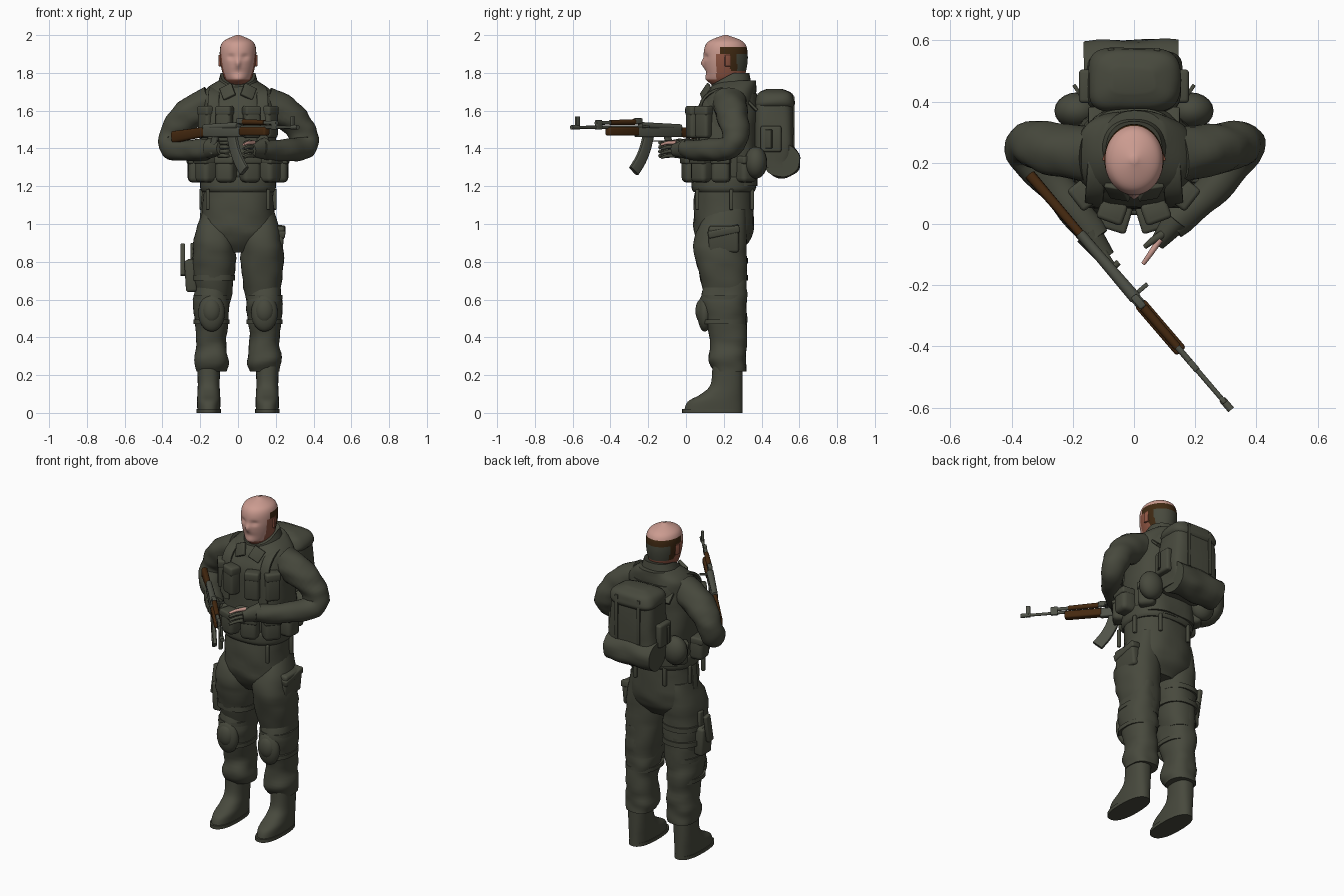
import bpy, bmesh, math
from mathutils import Vector, Matrix, noise

cube = bpy.data.objects.get("Cube")
if cube:
    bpy.data.objects.remove(cube)


def material(name, *rgb):
    mat = bpy.data.materials.new(name)
    mat.use_nodes = True
    mat.diffuse_color = (*rgb, 1)
    mat.node_tree.nodes["Principled BSDF"].inputs["Base Color"].default_value = (*rgb, 1)
    return mat


OLIVE = material("olive cloth", .064, .067, .047)
SKIN = material("skin", .6, .33, .28)
RUDDY = material("ruddy skin", .27, .09, .055)
HAIR = material("brown hair", .05, .022, .006)
METAL = material("gun metal", .08, .085, .065)
WOOD = material("dark wood", .06, .022, .005)
SIDES = ((-1, "right_"), (1, "left_"))
made = []


def finish(name, bm, mats, matrix=Matrix(), rule=None):
    bmesh.ops.recalc_face_normals(bm, faces=bm.faces)
    if rule:
        for face in bm.faces:
            face.material_index = mats.index(rule(face.calc_center_median()))
    bm.transform(matrix)
    mesh = bpy.data.meshes.new(name)
    bm.to_mesh(mesh)
    bm.free()
    for mat in mats:
        mesh.materials.append(mat)
    part = bpy.data.objects.new(name, mesh)
    bpy.context.collection.objects.link(part)
    made.append(part)


def spline(rows, steps):
    last, result = len(rows) - 1, []
    for i in range(last):
        before, start, end, after = (rows[min(max(k, 0), last)] for k in range(i - 1, i + 3))
        for step in range(steps):
            t = step / steps
            result.append([b + t * ((c - a) + t * (2 * a - 5 * b + 4 * c - d) + t * t * (3 * b - a - 3 * c + d)) / 2
                           for a, b, c, d in zip(before, start, end, after)])
    return result + [rows[-1]]


# skin rows of (x, y, z, half width, half depth); a side vector makes sections follow the path
def sweep(name, rows, mats, side, sides, steps, power, wrinkle, matrix=Matrix(), shape=None, rule=None):
    rows = spline(rows, steps)
    centres = [Vector(row[:3]) for row in rows]
    bm, loops = bmesh.new(), []
    across, deep = Vector(side or (1, 0, 0)), Vector((0, 1, 0))
    for i, row in enumerate(rows):
        if side:
            ahead = (centres[min(i + 1, len(rows) - 1)] - centres[max(i - 1, 0)]).normalized()
            across = (across - ahead * across.dot(ahead)).normalized()
            deep = ahead.cross(across)
        loop = []
        for k in range(sides):
            c, s = math.cos(math.tau * k / sides), math.sin(math.tau * k / sides)
            offset = (across * math.copysign(abs(c) ** (2 / power), c) * row[3]
                      + deep * math.copysign(abs(s) ** (2 / power), s) * row[4])
            co = centres[i] + offset
            co += offset.normalized() * wrinkle * noise.noise(Vector((co.x, co.y, co.z * 2)) * 9)
            if shape:
                shape(co)
            loop.append(bm.verts.new(co))
        loops.append(loop)
    for low, high in zip(loops, loops[1:]):
        for k in range(sides):
            n = (k + 1) % sides
            bm.faces.new((low[k], low[n], high[n], high[k]))
    bm.faces.new(loops[0])
    bm.faces.new(loops[-1])
    finish(name, bm, mats, matrix, rule)


# upright form from rows of (height, half width, half depth), centred or with a straight back
def column(name, rows, x=0, y=.2, back=None, mats=(OLIVE,), sides=40, steps=5, power=2.4, wrinkle=.01, **extra):
    rows = [(x, back - d if back else y, z, w, d) for z, w, d in rows]
    sweep(name, rows, mats, None, sides, steps, power, wrinkle, **extra)


# tapered tube through points
def limb(name, points, start, end, flat=1, mat=OLIVE, side=(0, 1, 0), sides=16, power=2, wrinkle=0, **extra):
    rows = []
    for i, point in enumerate(points):
        r = start + (end - start) * i / (len(points) - 1)
        rows.append((*point, r, r * flat))
    sweep(name, rows, (mat,), side, sides, 6, power, wrinkle, **extra)


def box(name, loc, size, mat=OLIVE, turn=0, tilt=0, lean=0, matrix=Matrix()):
    bm = bmesh.new()
    bmesh.ops.create_cube(bm, size=1)
    bmesh.ops.scale(bm, vec=size, verts=bm.verts)
    bmesh.ops.bevel(bm, geom=bm.edges[:], offset=min(size) * .25, segments=3, profile=.5, affect='EDGES')
    spin = Matrix.Rotation(turn, 4, 'Z') @ Matrix.Rotation(tilt, 4, 'X') @ Matrix.Rotation(lean, 4, 'Y')
    finish(name, bm, [mat], matrix @ Matrix.Translation(loc) @ spin)


def ball(name, loc, size):
    bm = bmesh.new()
    bmesh.ops.create_uvsphere(bm, u_segments=20, v_segments=12, radius=1)
    finish(name, bm, [OLIVE], Matrix.Translation(loc) @ Matrix.Diagonal((*size, 1)))


# pouches stand around the body at angles measured from the front
def pouch_row(name, degrees, z, size):
    width, depth, height = size
    for angle in map(math.radians, degrees):
        for s, side in SIDES:
            x, y = s * math.sin(angle) * .21, .2 - math.cos(angle) * .17
            box(side + name, (x, y, z), size, turn=s * angle)
            box(side + name + "_flap", (x, y, z + height * .35), (width * 1.04, depth * 1.08, height * .3), turn=s * angle)


# head with sculpted face
def bump(x, z, width, height):
    return math.exp(-(x / width) ** 2 - (z / height) ** 2)


def face_shape(co):
    if co.y < .18:
        x, z = co.x, co.z
        co.y += bump(abs(x) - .037, z - 1.885, .02, .012) * .011
        co.y -= bump(x, z - 1.85, .014, .02) * .016
        co.y += bump(x, z - 1.805, .035, .006) * .006
        co.y -= bump(x, z - 1.765, .04, .02) * .012


def head_colour(co):
    if co.y > .18 and 1.81 < co.z < 1.94 and (co.y > .235 or co.z > 1.9):
        return OLIVE if co.y > .27 and co.z < 1.9 else HAIR
    return RUDDY if co.z < 1.765 or (co.y > .16 and co.z < 1.9) else SKIN


def drop_front(co):
    co.z -= max(0, .25 - co.y) * .55


column("head", [(1.735, .045, .07), (1.78, .076, .1), (1.88, .096, .117), (1.96, .084, .098), (2, .01, .01)], y=.21,
       mats=(SKIN, RUDDY, HAIR, OLIVE), sides=96, steps=9, power=2, wrinkle=0, shape=face_shape, rule=head_colour)
column("neck", [(1.66, .08, .08), (1.83, .07, .07)], y=.24, mats=(RUDDY,), power=2)
column("collar", [(1.69, .125, .12), (1.8, .092, .1)], y=.235, wrinkle=0, shape=drop_front)

# torso and trousers
column("jacket", [(1.19, .18, .155), (1.4, .19, .16), (1.6, .2, .15), (1.7, .18, .13), (1.76, .1, .1)], back=.37)
column("vest", [(1.2, .19, .165), (1.4, .2, .165), (1.6, .185, .16), (1.69, .15, .135)], back=.378, power=2.8)
column("belt", [(1.17, .19, .16), (1.19, .2, .17), (1.24, .2, .17), (1.25, .19, .16)], wrinkle=0)
column("trouser_seat", [(1.2, .185, .15), (1, .193, .16), (.92, .18, .14), (.85, .1, .09)])
for s, side in SIDES:
    column(side + "upper_leg", [(1.08, .06, .1), (.92, .105, .14), (.75, .11, .127), (.56, .08, .1)],
           x=s * .127, back=.32)
    column(side + "lower_leg", [(.75, .07, .1), (.6, .095, .12), (.5, .09, .11), (.38, .08, .095), (.28, .09, .1), (.22, .08, .085)],
           x=s * .14, back=.32)
    column(side + "boot", [(.01, .06, .155), (.06, .062, .145), (.1, .06, .11), (.15, .058, .085), (.25, .06, .08)],
           x=s * .155, back=.3, wrinkle=0)
    column(side + "boot_sole", [(0, .065, .16), (.02, .065, .16)], x=s * .155, back=.3, wrinkle=0)
    # knee pads
    ball(side + "knee_pad", (s * .14, .1, .53), (.07, .04, .1))
    ball(side + "knee_cap", (s * .14, .085, .54), (.05, .035, .065))
    for z in (.47, .6):
        column(side + "knee_strap", [(z, .096, .118), (z + .025, .096, .118)], x=s * .14, wrinkle=0)
    # belt loops
    for x, y in ((.16, .06), (.195, .24), (.1, .35)):
        box(side + "belt_loop", (s * x, y, 1.13), (.02, .02, .11))
    # sleeves
    wrist = (-.125, -.05, 1.4) if s < 0 else (.12, 0, 1.4)
    limb(side + "sleeve", [(s * .14, .23, 1.64), (s * .27, .245, 1.575), (s * .34, .26, 1.48), (s * .35, .23, 1.41),
                           (s * .24, .1, 1.39), wrist], .092, .048, sides=28, wrinkle=.012)
    # harness, collar wings and ears
    limb(side + "shoulder_strap", [(s * .13, .06, 1.4), (s * .13, .085, 1.65), (s * .12, .23, 1.715), (s * .12, .375, 1.6)],
         .03, .03, flat=.3, side=(1, 0, 0), power=4)
    box(side + "collar_wing", (s * .055, .105, 1.7), (.07, .02, .075), turn=s * .4, tilt=-.45, lean=s * .5)
    box(side + "ear", (s * .093, .22, 1.865), (.014, .03, .06), RUDDY, turn=s * .35)
    # padded packs beside the rucksack
    ball(side + "hip_pack", (s * .185, .37, 1.325), (.075, .06, .085))

# cargo pocket on the left thigh
box("cargo_pocket", (.212, .2, .92), (.06, .16, .14), lean=.1)
box("cargo_flap", (.22, .2, .96), (.06, .17, .04), tilt=.2, lean=.1)

# vest pouches
pouch_row("chest_pouch", (20, 52), 1.54, (.085, .065, .17))
pouch_row("waist_pouch", (17, 50, 85, 130), 1.29, (.1, .11, .14))

# rucksack
column("rucksack", [(1.3, .14, .09), (1.4, .155, .105), (1.65, .14, .095), (1.69, .1, .06)], y=.465, power=4.5)
column("rucksack_lid", [(1.61, .13, .09), (1.64, .15, .105), (1.69, .13, .09), (1.715, .07, .04)], y=.47, power=4)
limb("bedroll", [(-.16, .51, 1.33), (0, .515, 1.335), (.14, .51, 1.33)], .09, .09, sides=28, wrinkle=.015)
for s, side in SIDES:
    box(side + "lid_strap", (s * .075, .57, 1.54), (.02, .01, .27))
    box(side + "pack_pocket", (s * .155, .45, 1.45), (.05, .11, .14))
    box(side + "loose_strap", (s * .18, .43, 1.45), (.012, .06, .1), turn=s * -.6)

# holster on the right thigh
box("holster", (-.25, .19, .725), (.06, .1, .17), lean=-.06)
box("holster_flap", (-.235, .19, .79), (.07, .085, .05))
box("pistol_grip", (-.292, .2, .81), (.025, .045, .17), tilt=-.2)
box("spare_magazine", (-.24, .2, .83), (.022, .04, .14))
box("holster_hanger", (-.2, .19, .98), (.014, .045, .4), lean=.09)
for z in (.7, .79):
    column("thigh_strap", [(z, .115, .127), (z + .03, .115, .127)], x=-.13, wrinkle=0)

# gloved hands with one bare fingertip
limb("right_palm", [(-.15, -.03, 1.4), (-.09, -.11, 1.4)], .045, .03, flat=1.2, side=(1, 0, 0))
limb("left_palm", [(.14, .015, 1.4), (.075, -.065, 1.39)], .045, .025, flat=1.3, side=(1, 0, 0))
limb("left_thumb", [(.1, -.03, 1.42), (.06, -.055, 1.435), (.035, -.075, 1.43)], .015, .008)
for i in range(4):
    z = 1.43 - i * .023
    limb("right_finger", [(-.1, -.09, z), (-.07, -.135, z), (-.05, -.125, z)], .012, .01, side=(0, 0, 1))
    limb("left_finger", [(.085, -.05, z), (.055, -.095, z), (.03, -.13, z - .01)], .011, .007,
         mat=OLIVE if i else SKIN, side=(0, 0, 1))

# rifle, laid out along its own axis from the butt
GUN = Matrix.Translation((-.34, .16, 0)) @ Matrix.Rotation(math.atan2(-.77, .66), 4, 'Z')


def gun_block(name, start, end, z, width, height, mat=METAL):
    box(name, ((start + end) / 2, 0, z), (end - start, width, height), mat, matrix=GUN)


def gun_tube(name, path, start, end, mat=METAL, **extra):
    limb(name, [(x, 0, z) for x, z in path], start, end, mat=mat, matrix=GUN, **extra)


gun_tube("rifle_stock", [(0, 1.46), (.27, 1.49)], .018, .014, WOOD, flat=1.8, power=3)
gun_block("receiver", .25, .56, 1.487, .034, .055)
gun_tube("receiver_cover", [(.25, 1.512), (.53, 1.52)], .016, .02)
gun_block("lower_handguard", .55, .76, 1.49, .042, .045, WOOD)
gun_tube("upper_handguard", [(.57, 1.54), (.74, 1.537)], .015, .013, WOOD)
gun_tube("gas_tube", [(.54, 1.537), (.84, 1.535)], .01, .01)
gun_tube("barrel", [(.55, 1.512), (.97, 1.512)], .009, .008)
gun_tube("muzzle_brake", [(.965, 1.512), (1.01, 1.512)], .012, .012)
gun_block("gas_block", .8, .84, 1.525, .02, .05)
gun_block("front_sight", .955, .98, 1.535, .016, .07)
gun_block("rear_sight", .52, .57, 1.545, .025, .03)
box("charging_handle", (.52, .03, 1.515), (.014, .06, .012), METAL, matrix=GUN)
gun_block("trigger_guard", .36, .45, 1.44, .014, .005)
gun_tube("magazine", [(.47, 1.48), (.495, 1.4), (.53, 1.335), (.575, 1.28)], .013, .013, flat=2.6, power=4)
gun_tube("rifle_grip", [(.345, 1.475), (.31, 1.375)], .014, .015, flat=1.4, power=3)

# smooth shading with sharp edges kept
bpy.ops.object.select_all(action='DESELECT')
for part in made:
    part.select_set(True)
bpy.context.view_layer.objects.active = made[0]
bpy.ops.object.shade_smooth_by_angle(angle=math.radians(40))
